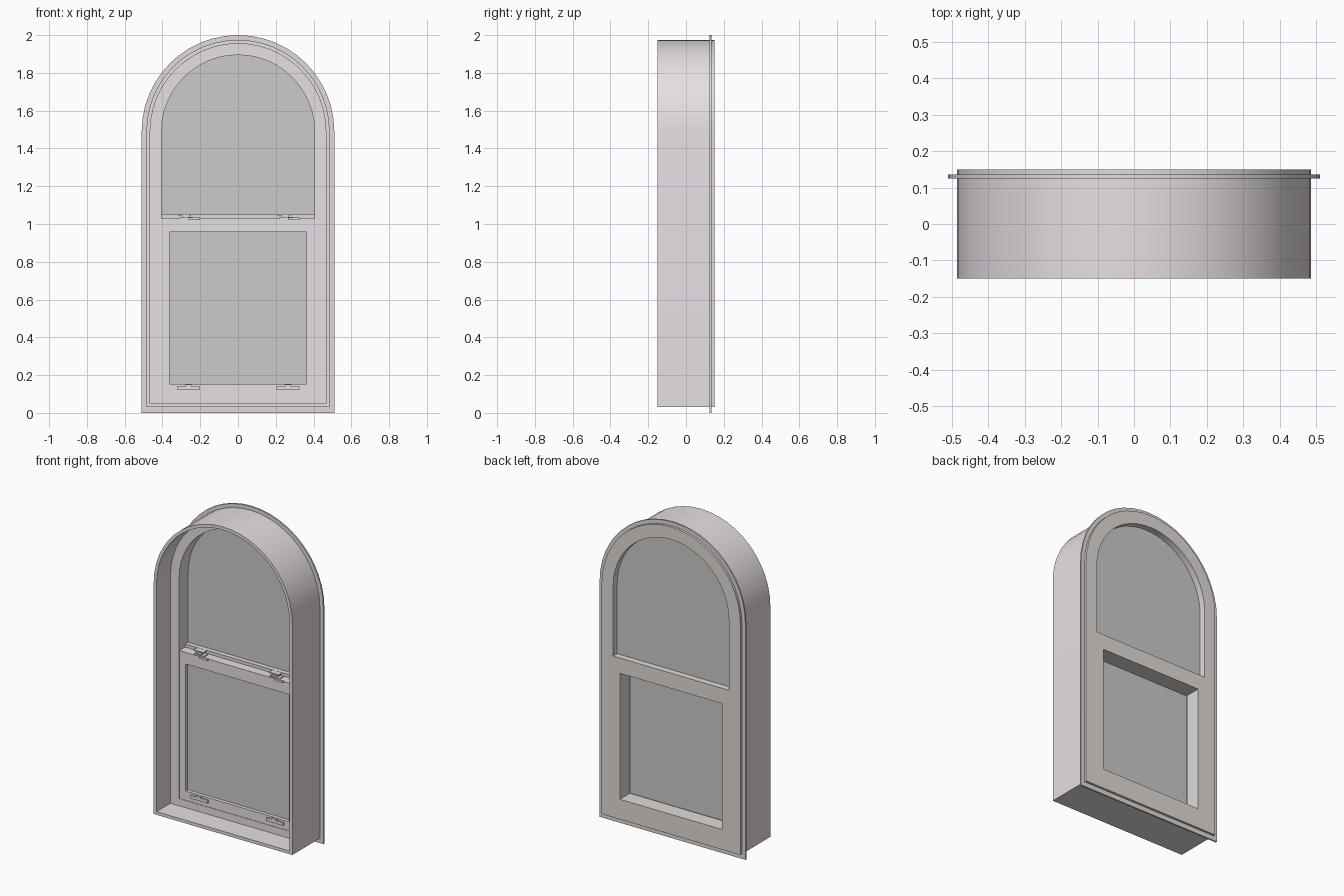
import bpy, math

if "Cube" in bpy.data.objects:
    bpy.data.objects.remove(bpy.data.objects["Cube"])

ARCH_Z = 1.49   # spring line of the arch
SEGS = 24


def material(name, rgb):
    m = bpy.data.materials.new(name)
    m.diffuse_color = (*rgb, 1)
    m.use_nodes = True
    m.node_tree.nodes["Principled BSDF"].inputs["Base Color"].default_value = m.diffuse_color
    return m


PINK = material("interior_paint", (0.80, 0.74, 0.77))
BEIGE = material("exterior_paint", (0.74, 0.71, 0.69))
GLASS = material("pane_grey", (0.66, 0.66, 0.66))


def arch(r, z0):
    pts = [(-r, z0), (r, z0)]
    for i in range(SEGS + 1):
        a = math.pi * i / SEGS
        pts.append((r * math.cos(a), ARCH_Z + r * math.sin(a)))
    return pts


def rect(w, z0, z1, cx=0):
    return [(cx - w, z0), (cx + w, z0), (cx + w, z1), (cx - w, z1)]


def slab(name, y0, y1, loops, mat):
    """Flat front-facing outline (first loop) with holes, extruded from y0 to y1."""
    cu = bpy.data.curves.new(name, 'CURVE')
    cu.dimensions = '2D'
    cu.fill_mode = 'BOTH'
    cu.extrude = (y1 - y0) / 2
    for pts in loops:
        s = cu.splines.new('POLY')
        s.points.add(len(pts) - 1)
        for p, (x, z) in zip(s.points, pts):
            p.co = (x, z, 0, 1)
        s.use_cyclic_u = True
    ob = bpy.data.objects.new(name, cu)
    bpy.context.collection.objects.link(ob)
    ob.location.y = (y0 + y1) / 2
    ob.rotation_euler.x = math.pi / 2
    bpy.ops.object.select_all(action='DESELECT')
    ob.select_set(True)
    bpy.context.view_layer.objects.active = ob
    bpy.ops.object.convert(target='MESH')
    ob = bpy.context.object
    ob.data.materials.clear()
    ob.data.materials.append(mat)
    bpy.ops.object.shade_smooth_by_angle(angle=math.radians(30))
    return ob


# Arched surround: deep jamb, inner stop, nailing flange
slab("jamb", -0.15, 0.125, [arch(0.485, 0.03), arch(0.465, 0.05)], PINK)
slab("inner_stop", -0.01, 0.125, [arch(0.465, 0.05), arch(0.405, 0.095)], PINK)
slab("flange", 0.125, 0.135, [arch(0.51, 0.0), arch(0.485, 0.03)], BEIGE)

# Exterior face with arched upper and square lower openings
lower_hole = rect(0.357, 0.157, 0.953)
slab("exterior_face", 0.125, 0.15,
     [arch(0.485, 0.03), arch(0.405, 1.05), lower_hole], BEIGE)
slab("lower_frame", 0.05, 0.125, [rect(0.405, 0.095, 1.05), lower_hole], BEIGE)
slab("upper_glass", 0.08, 0.11, [arch(0.405, 1.05)], GLASS)

# Sliding lower sash
slab("lower_sash", -0.007, 0.05,
     [rect(0.405, 0.095, 1.03), rect(0.363, 0.153, 0.957)], PINK)
slab("lower_glass", 0.015, 0.04, [rect(0.363, 0.153, 0.957)], GLASS)

# Sash locks on the meeting rail and tilt latches on the bottom rail
for side, cx in (("left", -0.262), ("right", 0.265)):
    slab(f"lock_base_{side}", 0.0, 0.04, [rect(0.035, 1.03, 1.036, cx - 0.01)], PINK)
    slab(f"lock_body_{side}", 0.008, 0.034, [rect(0.02, 1.036, 1.046, cx - 0.015)], PINK)
    slab(f"lock_cap_{side}", 0.012, 0.045, [rect(0.034, 1.046, 1.052, cx - 0.022)], PINK)
    slab(f"lock_lever_{side}", -0.016, -0.004, [rect(0.03, 1.022, 1.034, cx + 0.03)], PINK)
    slab(f"latch_plate_{side}", -0.015, -0.007, [rect(0.06, 0.12, 0.14, cx)], PINK)
    slab(f"latch_knob_{side}", -0.02, -0.007, [rect(0.015, 0.14, 0.151, cx)], PINK)
